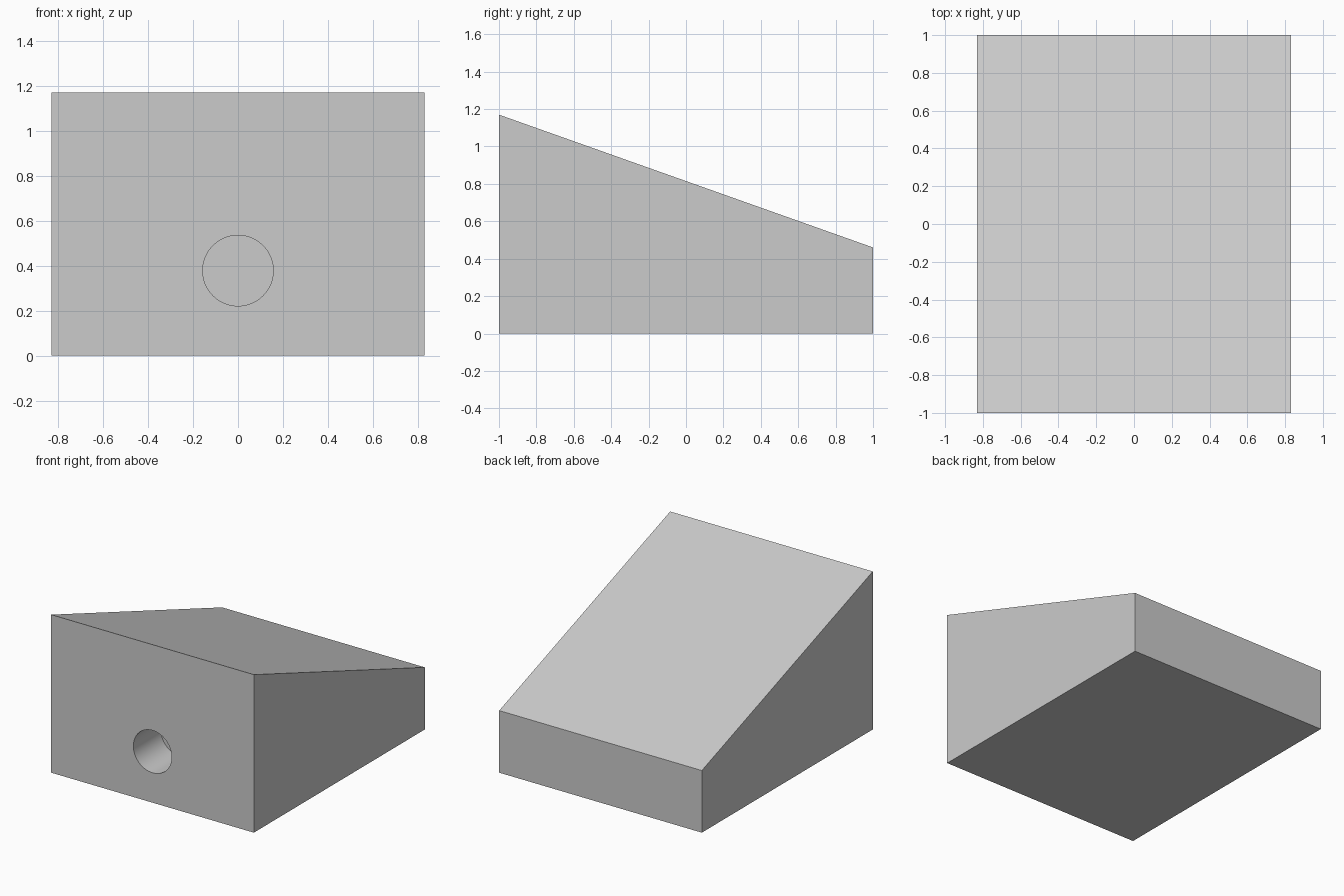
import bpy
import bmesh
import math
from mathutils import Matrix, Vector

default = bpy.data.objects.get("Cube")
if default:
    bpy.data.objects.remove(default, do_unlink=True)

HALF_X, HALF_Y = 0.83, 1.0
FRONT_Z, BACK_Z = 1.17, 0.46
HOLE_R, HOLE_Z, HOLE_DEPTH = 0.157, 0.378, 0.32

grey = bpy.data.materials.new("light grey")
grey.use_nodes = True
colour = (0.6, 0.6, 0.6, 1)
grey.diffuse_color = colour
grey.node_tree.nodes["Principled BSDF"].inputs["Base Color"].default_value = colour


def make_object(name, bm):
    bmesh.ops.recalc_face_normals(bm, faces=bm.faces)
    mesh = bpy.data.meshes.new(name)
    bm.to_mesh(mesh)
    bm.free()
    mesh.materials.append(grey)
    obj = bpy.data.objects.new(name, mesh)
    bpy.context.collection.objects.link(obj)
    return obj


# Wedge body: side profile extruded across the width
bm = bmesh.new()
profile = [(-HALF_Y, 0), (HALF_Y, 0), (HALF_Y, BACK_Z), (-HALF_Y, FRONT_Z)]
side = bm.faces.new([bm.verts.new((-HALF_X, y, z)) for y, z in profile])
grown = bmesh.ops.extrude_face_region(bm, geom=[side])["geom"]
bmesh.ops.translate(bm, vec=Vector((2 * HALF_X, 0, 0)),
                    verts=[v for v in grown if isinstance(v, bmesh.types.BMVert)])
body = make_object("wedge_body", bm)

# Cutter for the blind round hole in the front
bm = bmesh.new()
bmesh.ops.create_cone(bm, cap_ends=True, segments=64, radius1=HOLE_R,
                      radius2=HOLE_R, depth=2 * HOLE_DEPTH,
                      matrix=Matrix.Translation((0, -HALF_Y, HOLE_Z))
                      @ Matrix.Rotation(math.pi / 2, 4, "X"))
cutter = make_object("hole_cutter", bm)

# Cut the hole, then remove the cutter
bpy.ops.object.select_all(action="DESELECT")
bpy.context.view_layer.objects.active = body
body.select_set(True)
cut = body.modifiers.new("front_hole", "BOOLEAN")
cut.operation = "DIFFERENCE"
cut.solver = "EXACT"
cut.object = cutter
bpy.ops.object.modifier_apply(modifier=cut.name)
bpy.data.objects.remove(cutter, do_unlink=True)

# Smooth hole wall with sharp body edges
bpy.ops.object.shade_smooth_by_angle(angle=math.radians(15))
